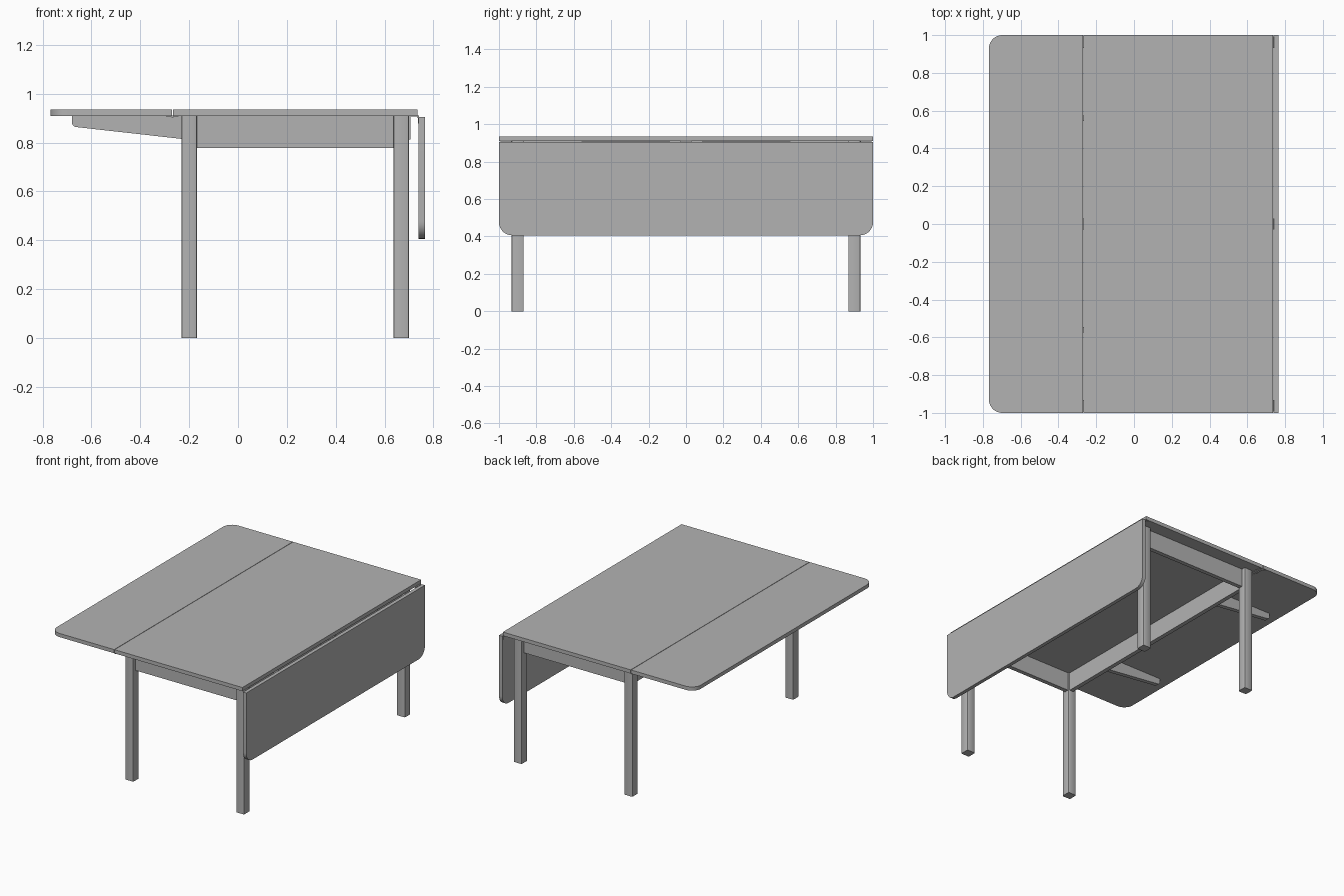
import bpy, bmesh, math
from mathutils import Matrix, Vector

if "Cube" in bpy.data.objects:
    bpy.data.objects.remove(bpy.data.objects["Cube"])

grey = bpy.data.materials.new("plain_grey")
grey.diffuse_color = (0.45, 0.45, 0.45, 1)
grey.use_nodes = True
grey.node_tree.nodes["Principled BSDF"].inputs["Base Color"].default_value = grey.diffuse_color


def finish(name, bm):
    bmesh.ops.recalc_face_normals(bm, faces=bm.faces[:])
    mesh = bpy.data.meshes.new(name)
    bm.to_mesh(mesh)
    bm.free()
    mesh.materials.append(grey)
    ob = bpy.data.objects.new(name, mesh)
    bpy.context.collection.objects.link(ob)
    return ob


def smooth(ob):
    bpy.ops.object.select_all(action='DESELECT')
    ob.select_set(True)
    bpy.context.view_layer.objects.active = ob
    bpy.ops.object.shade_smooth_by_angle(angle=math.radians(35))


def box(name, x, y, z, bevel=0.0):
    bm = bmesh.new()
    bmesh.ops.create_cube(bm, size=1)
    for v in bm.verts:
        v.co = [(a + b) / 2 + c * (b - a) for (a, b), c in zip((x, y, z), v.co)]
    if bevel:
        edges = [e for e in bm.edges if abs(e.verts[0].co.z - e.verts[1].co.z) > 0.1]
        bmesh.ops.bevel(bm, geom=edges, offset=bevel, segments=2,
                        affect='EDGES', profile=0.5)
    return finish(name, bm)


def prism(name, outline, depth, matrix):
    """Extrude a 2D outline along its local z, then place it."""
    bm = bmesh.new()
    face = bm.faces.new([bm.verts.new((u, v, 0)) for u, v in outline])
    ext = bmesh.ops.extrude_face_region(bm, geom=[face])["geom"]
    moved = [g for g in ext if isinstance(g, bmesh.types.BMVert)]
    bmesh.ops.translate(bm, verts=moved, vec=(0, 0, depth))
    bm.transform(matrix)
    ob = finish(name, bm)
    smooth(ob)
    return ob


def arc(cx, cy, r, start, end, n=8):
    return [(cx + r * math.cos(math.radians(start + (end - start) * i / n)),
             cy + r * math.sin(math.radians(start + (end - start) * i / n)))
            for i in range(n + 1)]


def axes(origin, u, v, w):
    m = Matrix((u, v, w)).transposed().to_4x4()
    m.translation = Vector(origin)
    return m


# Table top and its two leaves; u runs outward from the hinge line
TOP, UNDER = 0.935, 0.909
box("centre_top", (-0.267, 0.735), (-1, 1), (UNDER, TOP))
R, W = 0.07, 0.498
leaf = [(0, -1)] + arc(W - R, -1 + R, R, -90, 0) + arc(W - R, 1 - R, R, 0, 90) + [(0, 1)]
prism("raised_leaf", leaf, TOP - UNDER, axes((-0.27, 0, UNDER), (-1, 0, 0), (0, 1, 0), (0, 0, 1)))
prism("hanging_leaf", leaf, 0.026, axes((0.739, 0, 0.904), (0, 0, -1), (0, 1, 0), (1, 0, 0)))

# Legs with softened corners
for side, x in (("left", (-0.232, -0.168)), ("right", (0.636, 0.70))):
    for end, s in (("front", -1), ("back", 1)):
        ob = box(f"{end}_{side}_leg", x, (s * 0.9 - 0.032, s * 0.9 + 0.032), (0, UNDER), 0.007)
        smooth(ob)

# Apron frame
for end, s in (("front", -1), ("back", 1)):
    box(f"{end}_apron", (-0.175, 0.643), (s * 0.89 - 0.015, s * 0.89 + 0.015), (0.778, UNDER))
box("left_apron", (-0.207, -0.177), (-0.875, 0.875), (0.778, UNDER))
box("right_apron", (0.645, 0.675), (-0.875, 0.875), (0.778, UNDER))

# Swinging leaf brackets: open on the left, folded along the right apron
bracket = [(0, 0.812), (0.455, 0.863)] + arc(0.455, 0.883, 0.02, -80, 0, 5) + [(0.475, 0.908), (0, 0.908)]
for end, s in (("front", -1), ("back", 1)):
    prism(f"{end}_open_bracket", bracket, 0.03,
          axes((-0.205, s * 0.56 - 0.015, 0), (-1, 0, 0), (0, 0, 1), (0, 1, 0)))
    prism(f"{end}_folded_bracket", bracket, 0.029,
          axes((0.676, s * 0.56, 0), (0, -s, 0), (0, 0, 1), (1, 0, 0)))

# Hinges under the joints
for label, y in (("front", -0.962), ("middle", 0), ("back", 0.962)):
    ys = (y - 0.03, y + 0.03)
    box(f"{label}_left_hinge_plate", (-0.295, -0.243), ys, (0.906, 0.9095))
    box(f"{label}_right_hinge_plate", (0.708, 0.739), ys, (0.906, 0.9095))
    box(f"{label}_leaf_hinge_plate", (0.736, 0.7395), ys, (0.878, 0.908))
    for side, x, z in (("left", -0.2685, 0.906), ("right", 0.7365, 0.906)):
        bm = bmesh.new()
        bmesh.ops.create_cone(bm, cap_ends=True, segments=12, radius1=0.005, radius2=0.005,
                              depth=0.06, matrix=Matrix.Translation((x, y, z))
                              @ Matrix.Rotation(math.pi / 2, 4, 'X'))
        smooth(finish(f"{label}_{side}_hinge_pin", bm))
